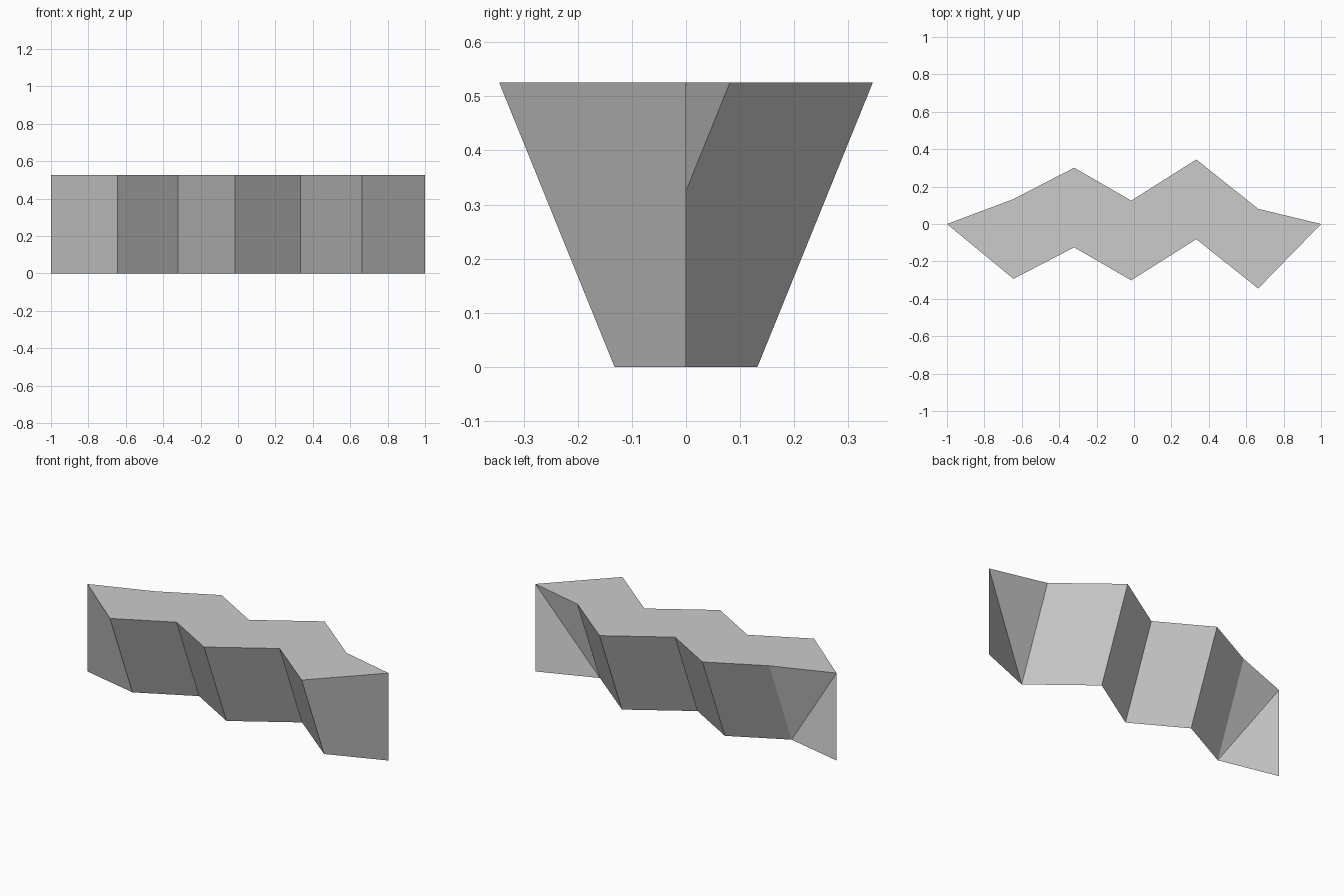
import bpy
import bmesh

if "Cube" in bpy.data.objects:
    bpy.data.objects.remove(bpy.data.objects["Cube"])

HEIGHT = 0.525   # level of the flat top
HALF = 0.213     # half width of the top at each fold
# x and y of each fold along the zigzag keel
folds = [(-0.645, -0.08), (-0.32, 0.088), (-0.015, -0.088), (0.333, 0.132), (0.664, -0.132)]

bm = bmesh.new()


def station(x, y, half):
    """One V section: keel point, front rim point, back rim point."""
    keel = bm.verts.new((x, y, 0))
    front = bm.verts.new((x, y - half, HEIGHT))
    back = bm.verts.new((x, y + half, HEIGHT)) if half else front
    return keel, front, back


# V sections, pinched to an upright edge at both ends
sections = [station(-1, 0, 0)]
sections += [station(x, y, HALF) for x, y in folds]
sections.append(station(1, 0, 0))

# Front and back pleated walls; each twisted end wall bends from the
# inner keel point to the top of the upright end edge
pairs = list(zip(sections[1:], sections)) [:1] + list(zip(sections[1:], sections[2:]))
for (k0, f0, b0), (k1, f1, b1) in pairs:
    bm.faces.new((k0, k1, f1, f0))
    bm.faces.new((k0, b0, b1, k1))

# Flat top closing the rim
rim = [s[1] for s in sections] + [s[2] for s in reversed(sections[1:-1])]
bm.faces.new(rim)
bmesh.ops.recalc_face_normals(bm, faces=bm.faces)

mesh = bpy.data.meshes.new("pleated_wedge")
bm.to_mesh(mesh)
bm.free()
obj = bpy.data.objects.new("pleated_wedge", mesh)
bpy.context.collection.objects.link(obj)
